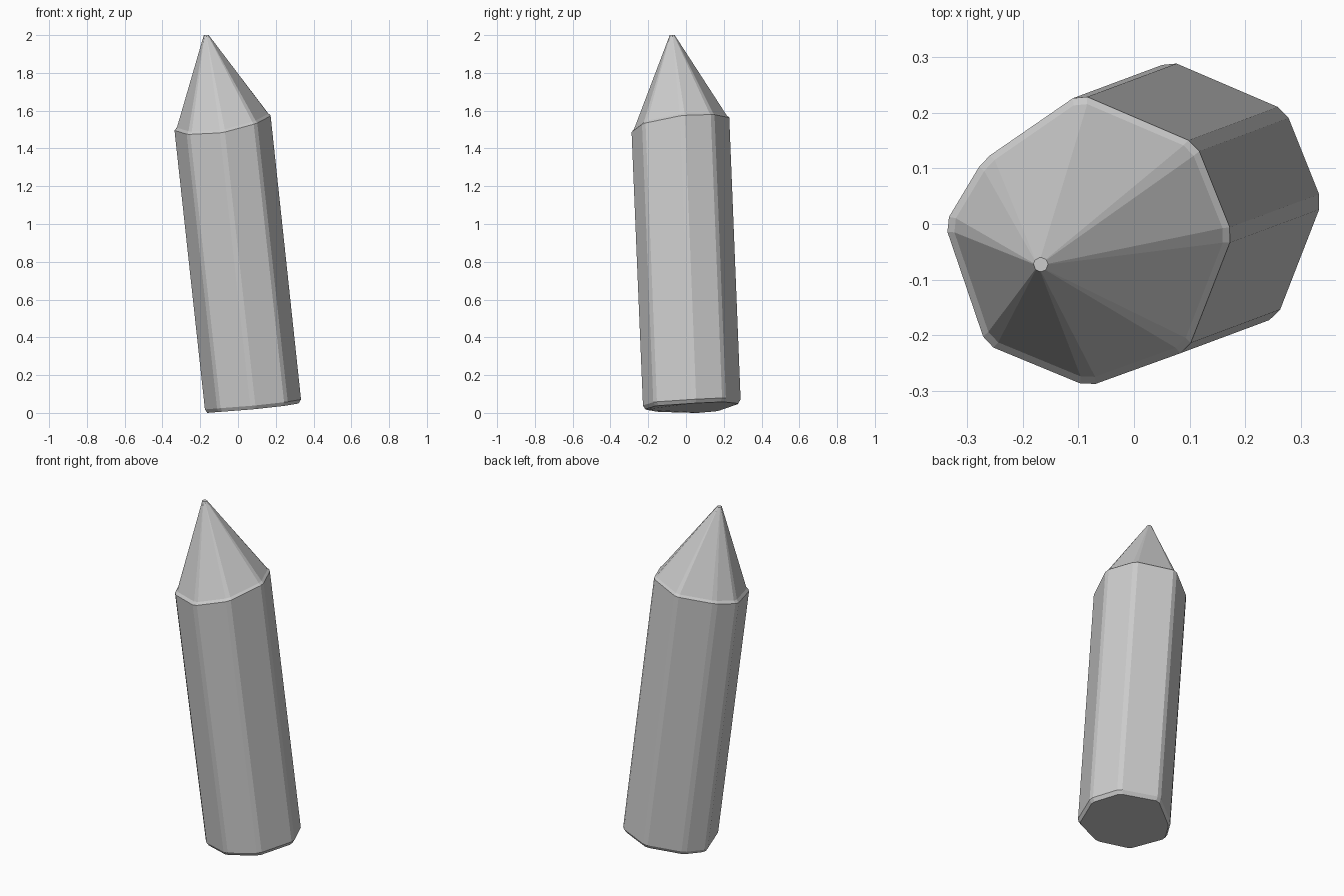
import bpy, bmesh
from mathutils import Vector
from math import sin, cos, atan2

if "Cube" in bpy.data.objects:
    bpy.data.objects.remove(bpy.data.objects["Cube"])

# Upper octagon corners (x, y, z) and the height of the matching base corner
UPPER = [(.112, .145, 1.58), (.178, -.02, 1.575), (.097, -.228, 1.532),
         (-.083, -.293, 1.483), (-.267, -.217, 1.474), (-.341, 0, 1.497),
         (-.272, .115, 1.52), (-.098, .235, 1.562)]
BASE_Z = [.08, .072, .058, .038, .024, .018, .028, .07]
LEAN = (.161, .06)
CUT = .015          # corner chamfer
TIP = Vector((-.168, -.073, 2.0))


def chamfer(corners):
    """Replace each corner by two points along its edges."""
    out, n = [], len(corners)
    for i, p in enumerate(corners):
        for q in (corners[i - 1], corners[(i + 1) % n]):
            out.append(p + (q - p).normalized() * CUT)
    return out


def inset(ring, scale, dz):
    c = sum(ring, Vector()) / len(ring)
    return [c + (p - c) * scale + Vector((0, 0, dz)) for p in ring]


# Sections from base to tip
upper = chamfer([Vector(p) for p in UPPER])
lower = chamfer([Vector((p[0] + LEAN[0], p[1] + LEAN[1], z)) for p, z in zip(UPPER, BASE_Z)])
centre = sum(upper, Vector()) / len(upper)
tip = []
for p in upper:
    a = atan2(p.y - centre.y, p.x - centre.x)
    tip.append(TIP + Vector((cos(a), sin(a), 0)) * .013)
sections = [inset(lower, .95, -.013), lower, upper, inset(upper, .95, .013), tip]
low = min(p.z for p in sections[0])
sections[0] = [Vector((p.x, p.y, p.z - low)) for p in sections[0]]

# Leaning crystal shaft with pointed cap
bm = bmesh.new()
rings = [[bm.verts.new(p) for p in s] for s in sections]
for a, b in zip(rings, rings[1:]):
    for i in range(len(a)):
        j = (i + 1) % len(a)
        bm.faces.new((a[i], a[j], b[j], b[i]))
bm.faces.new(rings[0])
bm.faces.new(rings[-1])
bmesh.ops.recalc_face_normals(bm, faces=bm.faces)
mesh = bpy.data.meshes.new("pointed_shaft")
bm.to_mesh(mesh)
bm.free()
bpy.context.collection.objects.link(bpy.data.objects.new("pointed_shaft", mesh))
